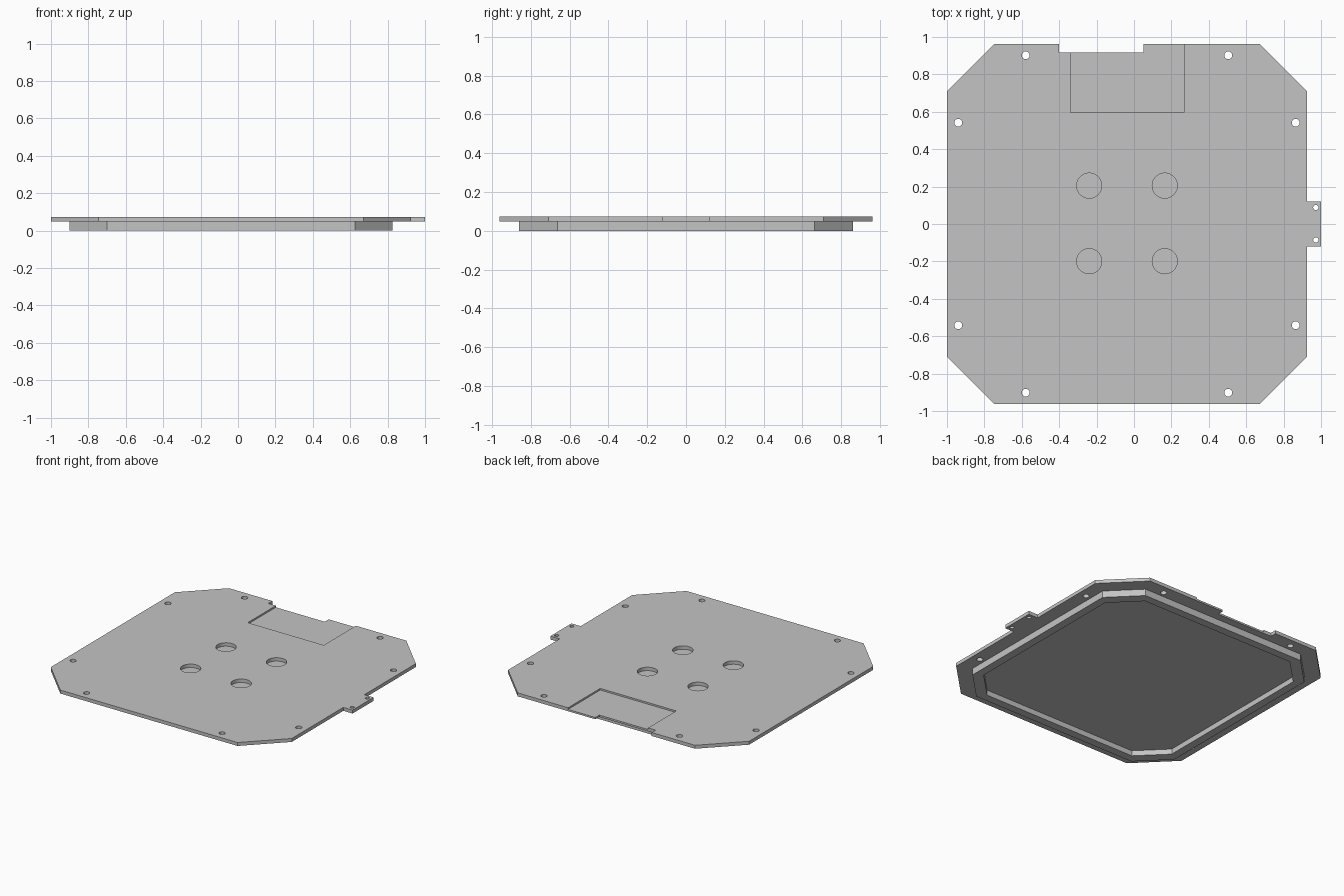
import bpy
import bmesh
import math

cube = bpy.data.objects.get("Cube")
if cube:
    bpy.data.objects.remove(cube, do_unlink=True)

CX = -0.0375                       # centre of the octagonal body
Z_RIM, Z_TOP = 0.048, 0.073        # underside and top of the cover plate

grey = bpy.data.materials.new("plain grey")
grey.use_nodes = True
grey.diffuse_color = (0.55, 0.55, 0.55, 1)
grey.node_tree.nodes["Principled BSDF"].inputs["Base Color"].default_value = (0.55, 0.55, 0.55, 1)


def new_object(name, bm):
    bmesh.ops.recalc_face_normals(bm, faces=bm.faces)
    mesh = bpy.data.meshes.new(name)
    bm.to_mesh(mesh)
    bm.free()
    obj = bpy.data.objects.new(name, mesh)
    obj.data.materials.append(grey)
    bpy.context.collection.objects.link(obj)
    return obj


def add_prism(bm, outline, z0, z1):
    """Extrude a closed outline between two heights."""
    face = bm.faces.new([bm.verts.new((x, y, z0)) for x, y in outline])
    out = bmesh.ops.extrude_face_region(bm, geom=[face])
    top = [v for v in out["geom"] if isinstance(v, bmesh.types.BMVert)]
    bmesh.ops.translate(bm, verts=top, vec=(0, 0, z1 - z0))


def octagon(half, cut):
    """Square with four chamfered corners, counter-clockwise from the right side."""
    a, b = half, half - cut
    return [(CX + x, y) for x, y in ((a, -b), (a, b), (b, a), (-b, a),
                                     (-a, b), (-a, -b), (-b, -a), (b, -a))]


def circle(x, y, r, n=32):
    return [(x + r * math.cos(2 * math.pi * i / n),
             y + r * math.sin(2 * math.pi * i / n)) for i in range(n)]


def rectangle(x0, x1, y0, y1):
    return [(x0, y0), (x1, y0), (x1, y1), (x0, y1)]


def cut(obj, outlines, z0, z1):
    """Subtract prisms with the given outlines from an object."""
    bm = bmesh.new()
    for outline in outlines:
        add_prism(bm, outline, z0, z1)
    cutter = new_object("cutter", bm)
    cutter.hide_render = True
    mod = obj.modifiers.new("cut", "BOOLEAN")
    mod.operation = "DIFFERENCE"
    mod.solver = "EXACT"
    mod.object = cutter
    bpy.context.view_layer.objects.active = obj
    bpy.ops.object.modifier_apply(modifier=mod.name)
    bpy.data.objects.remove(cutter, do_unlink=True)


# Cover plate with a side tab and a notch in the back edge
body = octagon(0.9635, 0.255)
tab = [(0.926, -0.12), (1.0, -0.12), (1.0, 0.12), (0.926, 0.12)]
notch = [(0.05, 0.9635), (0.05, 0.918), (-0.40, 0.918), (-0.40, 0.9635)]
bm = bmesh.new()
add_prism(bm, body[:1] + tab + body[1:3] + notch + body[3:], Z_RIM, Z_TOP)
plate = new_object("cover_plate", bm)

# Shallow pocket open to the back edge
cut(plate, [rectangle(-0.34, 0.268, 0.597, 1.1)], Z_TOP - 0.012, 0.2)

# Screw holes, tab holes and four large round openings
holes = [circle(CX + sx * x, sy * y, 0.021)
         for x, y in ((0.5415, 0.902), (0.902, 0.5415))
         for sx in (-1, 1) for sy in (-1, 1)]
holes += [circle(0.972, y, 0.014, 24) for y in (-0.085, 0.088)]
holes += [circle(CX + sx * 0.202, 0.003 + sy * 0.202, 0.067, 48)
          for sx in (-1, 1) for sy in (-1, 1)]
cut(plate, holes, -0.1, 0.2)

# Raised rim under the plate
bm = bmesh.new()
loops = [[bm.verts.new((x, y, z)) for x, y in octagon(half, c)]
         for half, c, z in ((0.8625, 0.2, 0), (0.8625, 0.2, Z_RIM),
                            (0.804, 0.186, Z_RIM), (0.804, 0.186, 0))]
for k in range(4):
    a, b = loops[k], loops[(k + 1) % 4]
    for i in range(8):
        j = (i + 1) % 8
        bm.faces.new((a[i], a[j], b[j], b[i]))
new_object("lower_rim", bm)

# Thin sheet inside the rim that closes the round openings
bm = bmesh.new()
add_prism(bm, octagon(0.804, 0.186), Z_RIM - 0.01, Z_RIM)
new_object("backing_sheet", bm)
